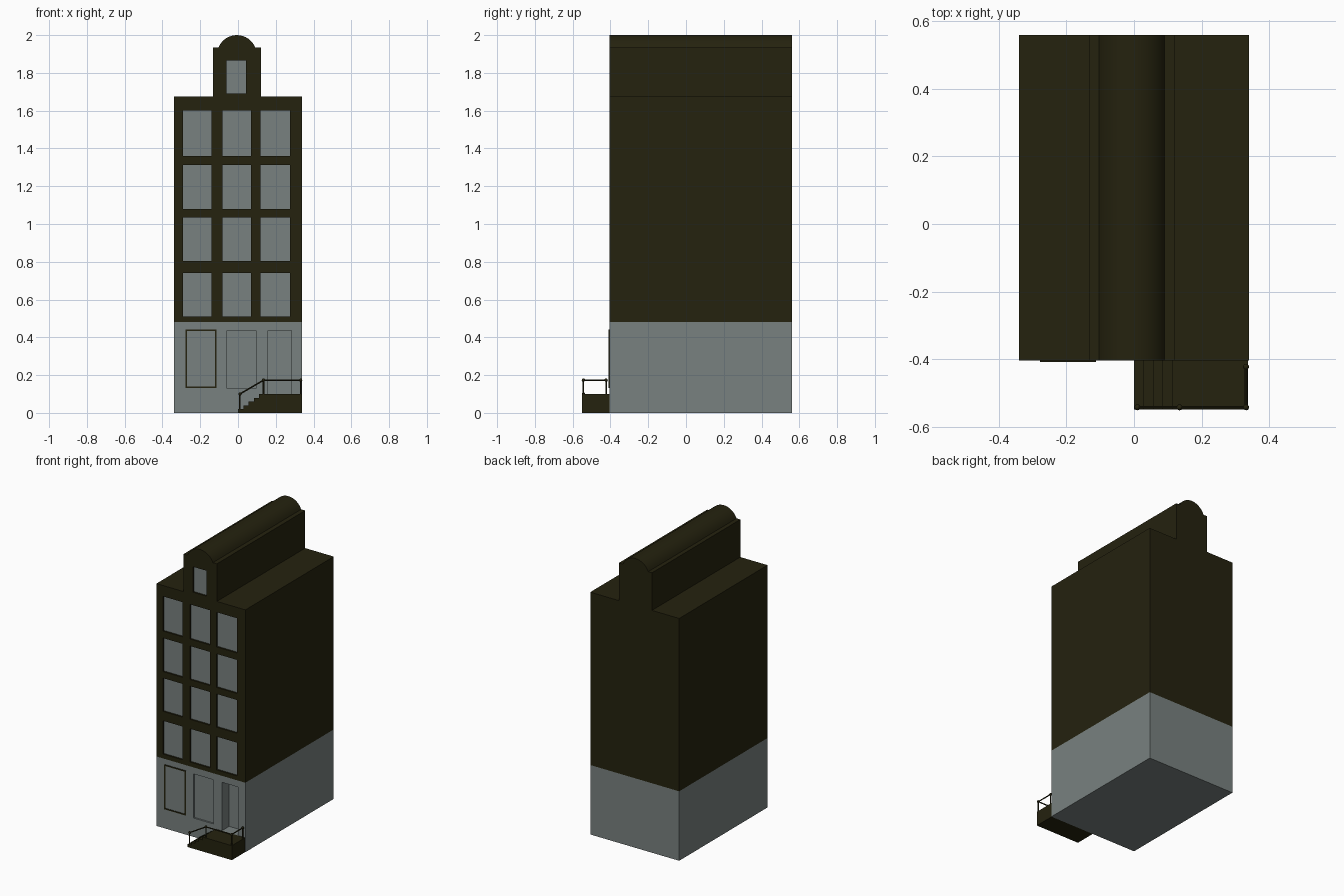
import bpy, bmesh, math
from mathutils import Vector, Matrix

cube = bpy.data.objects.get("Cube")
if cube:
    bpy.data.objects.remove(cube, do_unlink=True)

FRONT, BACK, HALF = -0.405, 0.56, 0.34
BASE_TOP, EAVES, GABLE_TOP = 0.48, 1.675, 1.935


def material(name, color):
    m = bpy.data.materials.new(name)
    m.use_nodes = True
    m.diffuse_color = color
    m.node_tree.nodes["Principled BSDF"].inputs["Base Color"].default_value = color
    return m


OLIVE = material("dark olive", (0.018, 0.016, 0.0045, 1))
GREY = material("slate grey", (0.19, 0.22, 0.215, 1))


def add_object(name, bm, *mats):
    bmesh.ops.recalc_face_normals(bm, faces=bm.faces)
    mesh = bpy.data.meshes.new(name)
    bm.to_mesh(mesh)
    bm.free()
    for m in mats:
        mesh.materials.append(m)
    ob = bpy.data.objects.new(name, mesh)
    bpy.context.collection.objects.link(ob)
    return ob


def add_box(bm, x0, x1, y0, y1, z0, z1):
    size = Matrix.Diagonal((x1 - x0, y1 - y0, z1 - z0, 1))
    mid = Matrix.Translation(((x0 + x1) / 2, (y0 + y1) / 2, (z0 + z1) / 2))
    bmesh.ops.create_cube(bm, size=1, matrix=mid @ size)


def add_prism(bm, outline, y0, y1):
    face = bm.faces.new([bm.verts.new((x, y0, z)) for x, z in outline])
    geom = bmesh.ops.extrude_face_region(bm, geom=[face])["geom"]
    verts = [v for v in geom if isinstance(v, bmesh.types.BMVert)]
    bmesh.ops.translate(bm, verts=verts, vec=(0, y1 - y0, 0))


# House: stepped outline with a rounded ridge, extruded front to back
half_arc, rise, arc_x = 0.097, 0.065, -0.006
radius = (half_arc ** 2 + rise ** 2) / (2 * rise)
spread = math.asin(half_arc / radius)
arc = []
for i in range(17):
    a = spread * (1 - i / 8)
    arc.append((arc_x + radius * math.sin(a), 2 - radius + radius * math.cos(a)))
outline = [(-HALF, 0), (HALF, 0), (HALF, EAVES), (0.122, EAVES), (0.122, GABLE_TOP)]
outline += arc + [(-0.132, GABLE_TOP), (-0.132, EAVES), (-HALF, EAVES)]
bm = bmesh.new()
add_prism(bm, outline, FRONT, BACK)
house = add_object("house", bm, OLIVE, GREY)

# Openings: upper window grid, gable window, ground window and door niche
columns = [(-0.29, -0.14), (-0.083, 0.07), (0.12, 0.275)]
rows = [(0.51, 0.74), (0.805, 1.035), (1.08, 1.312), (1.36, 1.6)]
bm = bmesh.new()
for x0, x1 in columns:
    for z0, z1 in rows:
        add_box(bm, x0, x1, FRONT - 0.1, FRONT + 0.012, z0, z1)
add_box(bm, -0.062, 0.042, FRONT - 0.1, FRONT + 0.012, 1.69, 1.866)
add_box(bm, -0.058, 0.095, FRONT - 0.1, FRONT + 0.012, 0.13, 0.435)
add_box(bm, 0.16, 0.283, FRONT - 0.1, FRONT + 0.08, 0.1, 0.435)
cutter = add_object("opening_cutter", bm)
cutter.hide_render = True
cut = house.modifiers.new("openings", "BOOLEAN")
cut.operation, cut.solver, cut.object = "DIFFERENCE", "EXACT", cutter
bpy.context.view_layer.objects.active = house
house.select_set(True)
bpy.ops.object.modifier_apply(modifier=cut.name)
bpy.data.objects.remove(cutter, do_unlink=True)

# Grey ground floor and grey window panes
bm = bmesh.new()
bm.from_mesh(house.data)
bmesh.ops.bisect_plane(bm, geom=bm.verts[:] + bm.edges[:] + bm.faces[:],
                       plane_co=(0, 0, BASE_TOP), plane_no=(0, 0, 1))
for f in bm.faces:
    c = f.calc_center_median()
    pane = f.normal.y < -0.9 and c.y > FRONT + 0.005
    f.material_index = 1 if pane or c.z < BASE_TOP else 0
bm.to_mesh(house.data)
bm.free()
bpy.ops.object.shade_smooth_by_angle(angle=math.radians(30))

# Dark frame around the ground floor window
x0, x1, z0, z1, w = -0.278, -0.113, 0.133, 0.442, 0.008
bm = bmesh.new()
for a, b in [(x0, x0 + w), (x1 - w, x1)]:
    add_box(bm, a, b, FRONT - 0.004, FRONT + 0.002, z0, z1)
for a, b in [(z0, z0 + w), (z1 - w, z1)]:
    add_box(bm, x0 + w, x1 - w, FRONT - 0.004, FRONT + 0.002, a, b)
add_object("ground_window_frame", bm, OLIVE)

# Stoop: steps climbing towards the landing in front of the door
STOOP_FRONT, STEPS, TOP = -0.55, 5, 0.1
steps = [(0.338, 0), (0.338, TOP)]
for i in reversed(range(STEPS)):
    x = 0.028 * i
    steps += [(x, TOP * (i + 1) / STEPS), (x, TOP * i / STEPS)]
bm = bmesh.new()
add_prism(bm, steps, STOOP_FRONT, FRONT)
add_object("stoop", bm, OLIVE)


# Railing: thin round bars with ball caps
def add_bar(bm, a, b, r=0.004):
    a, b = Vector(a), Vector(b)
    turn = (b - a).to_track_quat("Z", "Y").to_matrix().to_4x4()
    bmesh.ops.create_cone(bm, cap_ends=True, segments=8, radius1=r, radius2=r,
                          depth=(b - a).length,
                          matrix=Matrix.Translation((a + b) / 2) @ turn)


rail_y = STOOP_FRONT + 0.007
tops = [(0.01, rail_y, 0.1), (0.135, rail_y, 0.173),
        (0.332, rail_y, 0.173), (0.332, -0.423, 0.173)]
feet = [0.015, TOP, TOP, TOP]
bm = bmesh.new()
for p, foot in zip(tops, feet):
    add_bar(bm, (p[0], p[1], foot), p)
    bmesh.ops.create_uvsphere(bm, u_segments=10, v_segments=6, radius=0.009,
                              matrix=Matrix.Translation(p))
for p, q in zip(tops, tops[1:]):
    add_bar(bm, p, q)
add_object("railing", bm, OLIVE)
